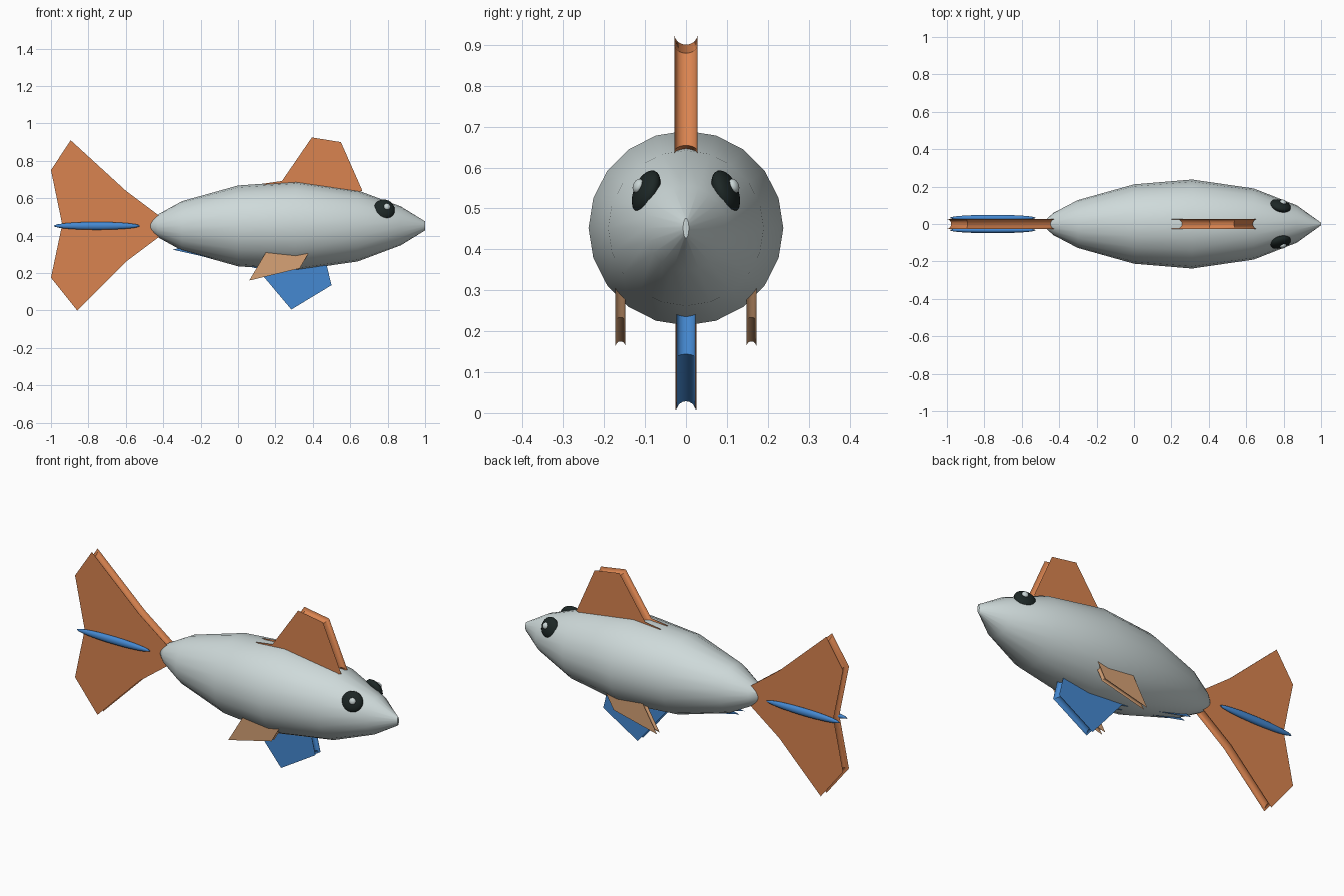
import bpy, bmesh, math
from mathutils import Vector

cube = bpy.data.objects.get("Cube")
if cube:
    bpy.data.objects.remove(cube)


def material(name, rgb):
    m = bpy.data.materials.new(name)
    m.use_nodes = True
    m.diffuse_color = (*rgb, 1)
    m.node_tree.nodes["Principled BSDF"].inputs["Base Color"].default_value = (*rgb, 1)
    return m


silver = material("silver skin", (0.62, 0.70, 0.70))
orange = material("orange fin", (0.70, 0.23, 0.08))
blue = material("blue fin", (0.06, 0.25, 0.64))
tan = material("tan fin", (0.68, 0.36, 0.18))
black = material("dark eye", (0.012, 0.02, 0.019))
white = material("eye glint", (0.58, 0.66, 0.66))

AXIS_Z = 0.452


def finish(name, bm, mat, angle=35):
    bmesh.ops.recalc_face_normals(bm, faces=bm.faces)
    mesh = bpy.data.meshes.new(name)
    bm.to_mesh(mesh)
    bm.free()
    mesh.materials.append(mat)
    ob = bpy.data.objects.new(name, mesh)
    bpy.context.collection.objects.link(ob)
    bpy.ops.object.select_all(action="DESELECT")
    ob.select_set(True)
    bpy.context.view_layer.objects.active = ob
    bpy.ops.object.shade_smooth_by_angle(angle=math.radians(angle))
    return ob


def loft(bm, loops):
    """Bridge closed loops of points and cap both ends."""
    rings = [[bm.verts.new(p) for p in loop] for loop in loops]
    n = len(rings[0])
    for a, b in zip(rings, rings[1:]):
        for i in range(n):
            bm.faces.new((a[i], a[(i + 1) % n], b[(i + 1) % n], b[i]))
    bm.faces.new(rings[0])
    bm.faces.new(rings[-1])


def inset_directions(points):
    """Inward mitre vector at each corner of an outline."""
    pts = [Vector(p) for p in points]
    n = len(pts)
    area = sum(pts[i].x * pts[(i + 1) % n].y - pts[(i + 1) % n].x * pts[i].y for i in range(n))
    turn = 1 if area > 0 else -1
    normals = []
    for i in range(n):
        e = (pts[(i + 1) % n] - pts[i]).normalized()
        normals.append(Vector((-e.y, e.x)) * turn)
    result = []
    for i in range(n):
        a, b = normals[i - 1], normals[i]
        result.append((a + b) / (1 + a.dot(b)))
    return pts, result


def fin(name, outline, half, mat, y=0.0, steps=10):
    """Thick fin plate whose rim is hollowed by a round groove."""
    pts, dirs = inset_directions(outline)
    loops = []
    for k in range(steps + 1):
        t = math.pi * k / steps
        depth = 0.8 * half * math.sin(t)
        ring = [p + d * depth for p, d in zip(pts, dirs)]
        loops.append([(q.x, y - half * math.cos(t), q.y) for q in ring])
    bm = bmesh.new()
    loft(bm, loops)
    return finish(name, bm, mat)


def ellipsoid(name, centre, radii, mat, facing=None):
    """Sphere scaled by radii; its local z may be turned to a direction."""
    bm = bmesh.new()
    bmesh.ops.create_uvsphere(bm, u_segments=24, v_segments=14, radius=1)
    bmesh.ops.scale(bm, vec=radii, verts=bm.verts)
    if facing:
        rot = Vector(facing).to_track_quat("Z", "Y").to_matrix()
        bmesh.ops.rotate(bm, matrix=rot, verts=bm.verts)
    bmesh.ops.translate(bm, vec=centre, verts=bm.verts)
    return finish(name, bm, mat, 60)


# Body: lathed spindle along x (x, half width, half height)
stations = [(-0.475, 0.02, 0.025), (-0.43, 0.06, 0.06), (-0.3, 0.128, 0.132),
            (0, 0.212, 0.216), (0.31, 0.238, 0.238), (0.64, 0.19, 0.19),
            (0.87, 0.1, 0.104), (1.0, 0.007, 0.024)]
SIDES = 20
body = bmesh.new()
loft(body, [[(x, w * math.sin(math.tau * i / SIDES), AXIS_Z + h * math.cos(math.tau * i / SIDES))
             for i in range(SIDES)] for x, w, h in stations])
finish("body", body, silver, 50)

# Fins on the centre line
fin("tail_fin", [(-0.895, 0.91), (-0.6, 0.64), (-0.4, 0.49), (-0.4, 0.41), (-0.6, 0.26),
                 (-0.86, 0.0), (-1.0, 0.175), (-0.94, 0.46), (-1.0, 0.75)], 0.026, orange)
fin("dorsal_fin", [(0.13, 0.677), (0.235, 0.692), (0.395, 0.925), (0.55, 0.9),
                   (0.665, 0.64), (0.5, 0.59)], 0.028, orange)
fin("belly_fin", [(-0.35, 0.325), (0.1, 0.225), (0.285, 0.005), (0.5, 0.135),
                  (0.46, 0.3), (0.0, 0.4)], 0.023, blue)

# Paired parts
for side, label in ((1, "left"), (-1, "right")):
    fin(label + "_pelvic_fin", [(0.06, 0.16), (0.155, 0.32), (0.385, 0.32), (0.33, 0.225)],
        0.0125, tan, y=0.16 * side)
    ellipsoid(label + "_tail_stripe", (-0.755, 0.033 * side, AXIS_Z), (0.23, 0.016, 0.021), blue)
    look = (0.25, 0.9 * side, 0.36)
    ellipsoid(label + "_eye", (0.782, 0.097 * side, 0.54), (0.058, 0.056, 0.028), black, look)
    ellipsoid(label + "_eye_glint", (0.797, 0.117 * side, 0.555), (0.018, 0.018, 0.012), white, look)
